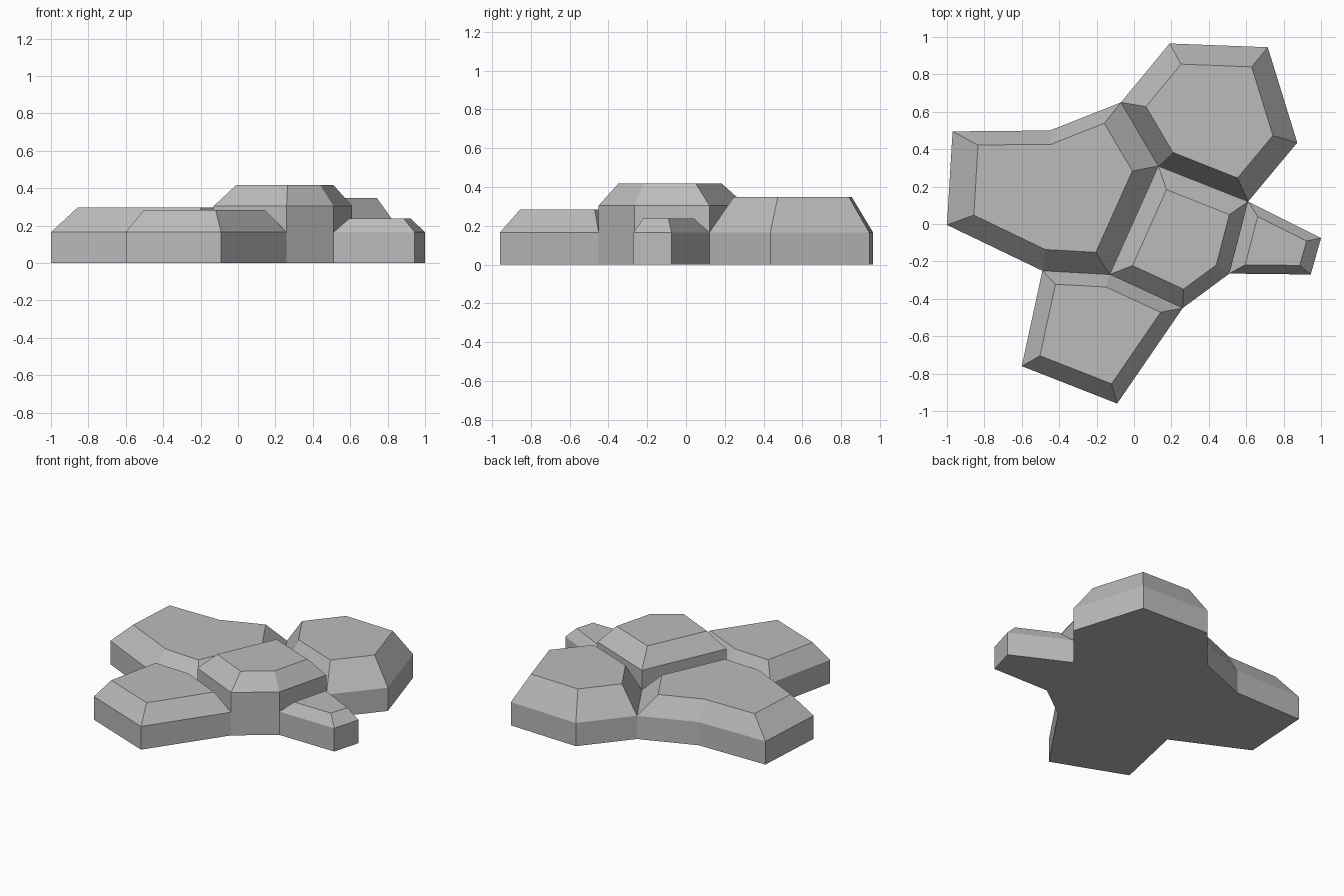
import bpy
import bmesh
from mathutils import Vector

cube = bpy.data.objects.get("Cube")
if cube:
    bpy.data.objects.remove(cube, do_unlink=True)

# Stone colour
stone = bpy.data.materials.new("stone_grey")
stone.use_nodes = True
colour = (0.5, 0.5, 0.5, 1)
stone.diffuse_color = colour
bsdf = next(n for n in stone.node_tree.nodes if n.type == 'BSDF_PRINCIPLED')
bsdf.inputs["Base Color"].default_value = colour

# Corners where neighbouring stones meet
back_left = (-0.07, 0.65)
back_mid = (0.13, 0.31)
back_right = (0.61, 0.12)
front_left = (-0.49, -0.25)
front_mid = (-0.13, -0.27)
front_tip = (0.26, -0.45)
right_tip = (0.51, -0.265)


def make_slab(name, outline, wall, top, shrink):
    """Upright walls to the shoulder, then a slope to a smaller flat top."""
    points = [Vector(p) for p in outline]
    centre = sum(points, Vector((0, 0))) / len(points)
    bm = bmesh.new()
    rings = []
    for z, factor in ((0, 1), (wall, 1), (top, shrink)):
        rings.append([bm.verts.new((*(centre + (p - centre) * factor), z)) for p in points])
    for low, high in zip(rings, rings[1:]):
        for i in range(len(points)):
            j = (i + 1) % len(points)
            bm.faces.new((low[i], low[j], high[j], high[i]))
    bm.faces.new(rings[-1])
    bm.faces.new(rings[0][::-1])
    bmesh.ops.recalc_face_normals(bm, faces=bm.faces)
    mesh = bpy.data.meshes.new(name)
    bm.to_mesh(mesh)
    bm.free()
    mesh.materials.append(stone)
    bpy.context.collection.objects.link(bpy.data.objects.new(name, mesh))


# Four low stones around a taller middle one
shoulder = 0.165
make_slab("left_stone", [(-1, -0.005), (-0.97, 0.495), (-0.45, 0.5), back_left,
                         back_mid, front_mid, front_left], shoulder, 0.298, 0.75)
make_slab("back_stone", [back_left, (0.19, 0.965), (0.715, 0.945), (0.873, 0.435),
                         back_right, back_mid], shoulder, 0.348, 0.72)
make_slab("front_stone", [front_left, front_mid, front_tip, (-0.09, -0.96),
                          (-0.6, -0.76)], shoulder, 0.285, 0.75)
make_slab("right_stone", [back_right, (1, -0.075), (0.945, -0.27), right_tip],
          shoulder, 0.238, 0.67)
make_slab("middle_stone", [back_mid, back_right, right_tip, front_tip, front_mid],
          0.305, 0.418, 0.7)
